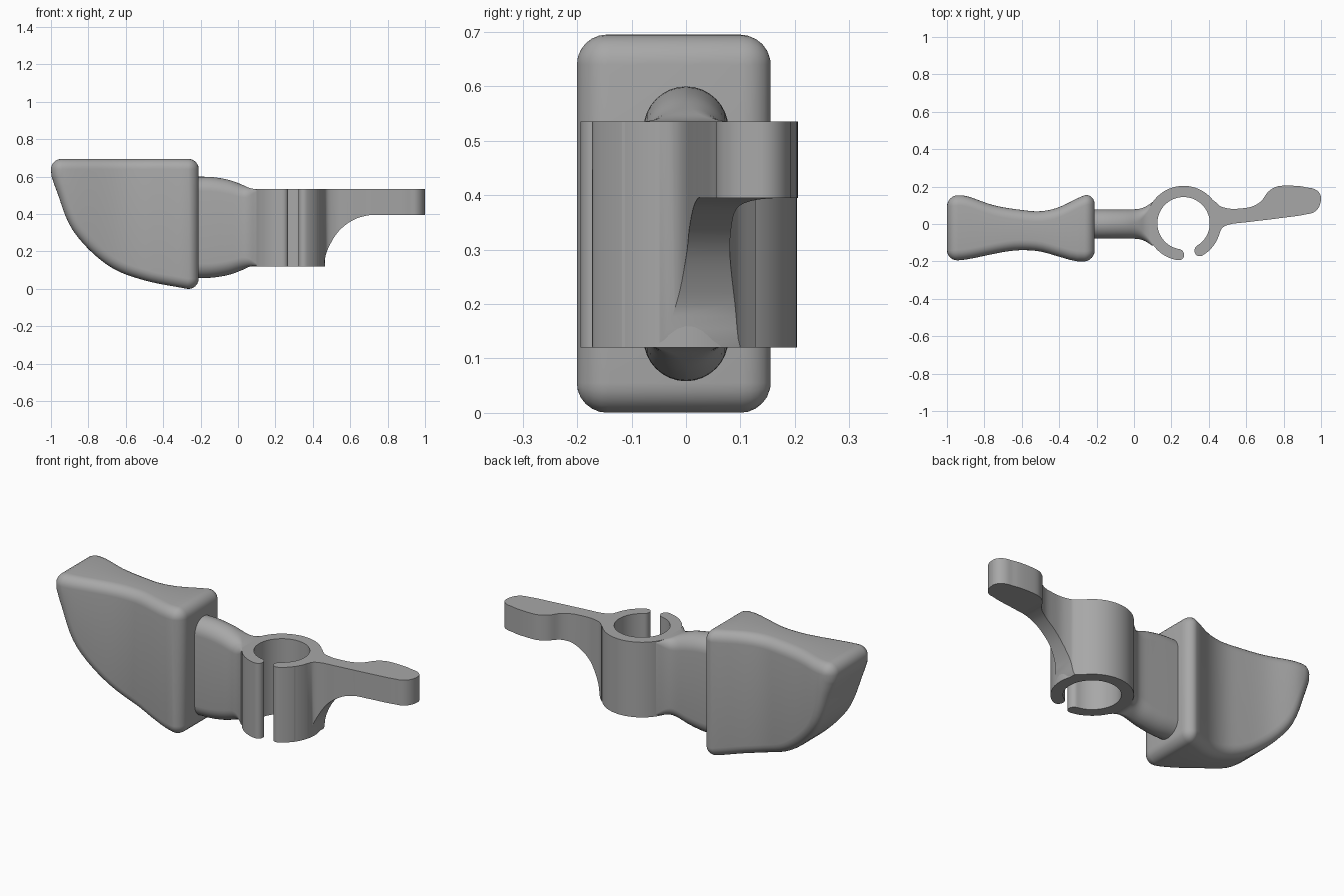
import bpy, bmesh
from math import sin, cos, pi, radians, atan2, sqrt
from mathutils import Vector

cube = bpy.data.objects.get("Cube")
if cube:
    bpy.data.objects.remove(cube)

grey = bpy.data.materials.new("plain_grey")
grey.use_nodes = True
COLOUR = (0.39, 0.39, 0.39, 1)
grey.diffuse_color = COLOUR
grey.node_tree.nodes["Principled BSDF"].inputs["Base Color"].default_value = COLOUR


def finish(name, bm, angle=35):
    """Clean the mesh, shade it and link it as an object."""
    bmesh.ops.remove_doubles(bm, verts=bm.verts, dist=0.0002)
    bmesh.ops.recalc_face_normals(bm, faces=bm.faces)
    mesh = bpy.data.meshes.new(name)
    bm.to_mesh(mesh)
    bm.free()
    mesh.materials.append(grey)
    mesh.polygons.foreach_set("use_smooth", [True] * len(mesh.polygons))
    mesh.set_sharp_from_angle(angle=radians(angle))
    obj = bpy.data.objects.new(name, mesh)
    bpy.context.collection.objects.link(obj)
    return obj


def bridge(bm, a, b):
    for i in range(len(a)):
        j = (i + 1) % len(a)
        bm.faces.new((a[i], a[j], b[j], b[i]))


def loft(name, sections):
    """Skin closed sections and cap both ends."""
    bm = bmesh.new()
    rings = [[bm.verts.new(p) for p in s] for s in sections]
    for a, b in zip(rings, rings[1:]):
        bridge(bm, a, b)
    bm.faces.new(rings[0])
    bm.faces.new(rings[-1])
    return finish(name, bm)


def spline(points, steps):
    """Smooth curve through points of any dimension."""
    pts = [Vector(p) for p in points]
    pts = [2 * pts[0] - pts[1]] + pts + [2 * pts[-1] - pts[-2]]
    out = []
    for p0, p1, p2, p3 in zip(pts, pts[1:], pts[2:], pts[3:]):
        for k in range(steps):
            t = k / steps
            out.append(0.5 * (2 * p1 + (p2 - p0) * t + (2 * p0 - 5 * p1 + 4 * p2 - p3) * t * t
                              + (3 * p1 - p0 - 3 * p2 + p3) * t ** 3))
    return out + [pts[-2]]


def lookup(curve, x):
    for a, b in zip(curve, curve[1:]):
        if x <= b[0]:
            return a[1] + (b[1] - a[1]) * (x - a[0]) / (b[0] - a[0])
    return curve[-1][1]


# Grip: a core outline rounded outwards, with waisted front and back faces
D, TOP = 0.055, 0.64
back = spline([(-1, .15), (-.9, .15), (-.75, .1), (-.6, .075), (-.5, .068),
               (-.4, .09), (-.27, .152), (-.2, .16)], 6)
front = spline([(-1, -.195), (-.9, -.19), (-.7, -.15), (-.6, -.14), (-.5, -.147),
                (-.4, -.175), (-.3, -.2), (-.2, -.195)], 6)
belly = spline([(-.945, .62), (-.915, .535), (-.835, .34), (-.67, .175),
                (-.49, .1), (-.265, .055)], 6)
n = len(belly)
tangents = [belly[min(i + 1, n - 1)] - belly[max(i - 1, 0)] for i in range(n)]
angles = [atan2(-t[0], t[1]) for t in tangents]
outline = [(p, a) for p, a in zip(belly, angles)]


def corner(p, start, end):
    return [(Vector(p), start + (end - start) * k / 6) for k in range(1, 6)]


right = belly[-1][0]
left = belly[0][0]
outline += corner(belly[-1], angles[-1], 0) + [(belly[-1], 0.0), (Vector((right, TOP)), 0.0)]
outline += corner((right, TOP), 0, pi / 2)
top_start = len(outline)
outline += [(Vector((p[0], TOP)), pi / 2) for p in reversed(belly)]
outline += corner((left, TOP), pi / 2, angles[0] % (2 * pi))

bm = bmesh.new()
rings = []
for curve, side, order in ((back, 1, range(6, -1, -1)), (front, -1, range(7))):
    for k in order:
        t = k / 6 * pi / 2
        ring = []
        for p, a in outline:
            x, z = p[0] + D * cos(t) * cos(a), p[1] + D * cos(t) * sin(a)
            ring.append(bm.verts.new((x, lookup(curve, x) - side * D * (1 - sin(t)), z)))
        rings.append(ring)
for a, b in zip(rings, rings[1:]):
    bridge(bm, a, b)
for ring in (rings[0], rings[-1]):
    for i in range(n - 1):
        j = top_start + n - 1 - i
        bm.faces.new((ring[i], ring[i + 1], ring[j - 1], ring[j]))
finish("grip", bm, 40)

# Neck: round-edged web that flares into the clamp ring
# (x, half width, edge radius, bottom, top)
sections = []
for x, w, r, z0, z1 in spline([(-.24, .078, .078, .058, .6), (-.14, .078, .078, .06, .598),
                               (-.05, .078, .077, .075, .583), (.02, .08, .07, .1, .558),
                               (.06, .092, .045, .118, .54), (.1, .118, .01, .124, .532)], 4):
    r = min(r, w)
    ring = []
    for cy, cz, start in ((w - r, z1 - r, 0), (r - w, z1 - r, 90),
                          (r - w, z0 + r, 180), (w - r, z0 + r, 270)):
        for k in range(9):
            a = radians(start + 1 + 88 * k / 8)
            ring.append((x, cy + r * cos(a), cz + r * sin(a)))
    sections.append(ring)
loft("neck", sections)

# Clamp ring: open band with rounded lips
CX, CY, MID, HALF, Z0, Z1 = .265, .004, .17, .03, .12, .535
START, END = radians(-59), radians(261)
stations = [(START - HALF / MID * cos(k * pi / 12), HALF * sin(k * pi / 12)) for k in range(6)]
stations += [(START + (END - START) * k / 72, HALF) for k in range(73)]
stations += [(END + HALF / MID * sin(k * pi / 12), HALF * cos(k * pi / 12)) for k in range(1, 7)]
sections = []
for a, h in stations:
    h = max(h, .001)
    sections.append([(CX + r * cos(a), CY + r * sin(a), z)
                     for r, z in ((MID - h, Z0), (MID + h, Z0), (MID + h, Z1), (MID - h, Z1))])
loft("clamp_ring", sections)

# Lever: thumb tab with a scooped underside (x, front, back, bottom)
tab = spline([(.425, -.118, .128, .12), (.455, -.055, .1, .12), (.475, -.018, .09, .2),
              (.52, 0, .081, .285), (.57, .006, .083, .338), (.63, .013, .093, .375),
              (.68, .019, .122, .39), (.715, .023, .17, .395), (.755, .028, .197, .395),
              (.8, .034, .205, .395), (.88, .044, .203, .395), (.93, .054, .194, .395)], 4)
tip = [(.93 + .07 * sin(k * pi / 16), .14 - .086 * cos(k * pi / 16) ** .9,
        .14 + .054 * cos(k * pi / 16), .395) for k in range(1, 8)]
tip.append((1, .138, .142, .395))
loft("lever", [[(x, y0, max(z, Z0)), (x, y1, max(z, Z0)), (x, y1, Z1), (x, y0, Z1)]
               for x, y0, y1, z in [tuple(v) for v in tab] + tip])
